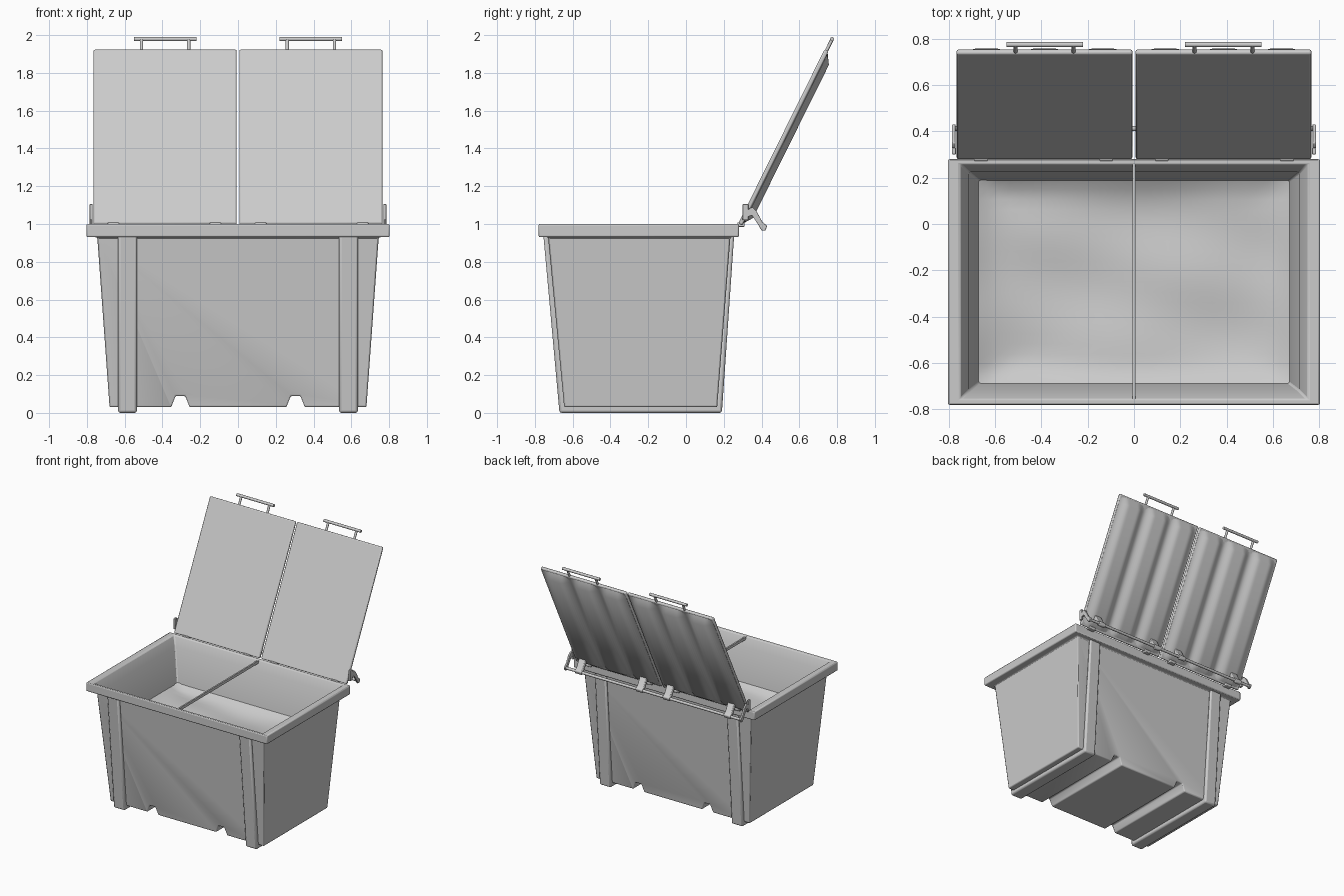
import bpy, bmesh, math
from mathutils import Matrix, Vector

cube = bpy.data.objects.get("Cube")
if cube:
    bpy.data.objects.remove(cube, do_unlink=True)

grey = bpy.data.materials.new("light_grey_plastic")
grey.use_nodes = True
grey.diffuse_color = (0.6, 0.6, 0.6, 1)
grey.node_tree.nodes["Principled BSDF"].inputs["Base Color"].default_value = (0.6, 0.6, 0.6, 1)


def finish(name, bm, bevel=0, matrix=None):
    """Turn a bmesh into a shaded object, optionally bevelled and placed."""
    bmesh.ops.recalc_face_normals(bm, faces=bm.faces)
    mesh = bpy.data.meshes.new(name)
    bm.to_mesh(mesh)
    bm.free()
    mesh.materials.append(grey)
    ob = bpy.data.objects.new(name, mesh)
    bpy.context.collection.objects.link(ob)
    if matrix:
        ob.matrix_world = matrix
    if bevel:
        mod = ob.modifiers.new("soft_edges", 'BEVEL')
        mod.width, mod.segments = bevel, 2
    bpy.ops.object.select_all(action='DESELECT')
    ob.select_set(True)
    bpy.context.view_layer.objects.active = ob
    bpy.ops.object.shade_smooth_by_angle(angle=math.radians(35))
    return ob


def loft(loops, closed_ends=True):
    """Skin a sequence of equal-length closed loops."""
    bm = bmesh.new()
    rows = [[bm.verts.new(p) for p in loop] for loop in loops]
    n = len(rows[0])
    for a, b in zip(rows, rows[1:]):
        for i in range(n):
            j = (i + 1) % n
            bm.faces.new((a[i], a[j], b[j], b[i]))
    if closed_ends:
        bm.faces.new(rows[0])
        bm.faces.new(rows[-1])
    return bm


def ring(x, y0, y1, z):
    return [(-x, y0, z), (x, y0, z), (x, y1, z), (-x, y1, z)]


def box(name, lo, hi, bevel=0, matrix=None):
    corners = [[(lo[0], lo[1], z), (hi[0], lo[1], z), (hi[0], hi[1], z), (lo[0], hi[1], z)]
               for z in (lo[2], hi[2])]
    return finish(name, loft(corners), bevel, matrix)


def prism(name, outline, x0, x1, bevel=0):
    """Extrude a (y, z) outline along x."""
    return finish(name, loft([[(x, y, z) for y, z in outline] for x in (x0, x1)]), bevel)


def rod(name, a, b, radius, matrix=None):
    a, b = Vector(a), Vector(b)
    bm = bmesh.new()
    turn = (b - a).to_track_quat('Z', 'Y').to_matrix().to_4x4()
    bmesh.ops.create_cone(bm, cap_ends=True, segments=12, radius1=radius, radius2=radius,
                          depth=(b - a).length, matrix=Matrix.Translation((a + b) / 2) @ turn)
    return finish(name, bm, 0, matrix)


# Tub: tapered walls, overhanging rim and hollow interior in one skin
tub = finish("tub", loft([
    ring(0.68, -0.645, 0.165, 0.03),
    ring(0.745, -0.73, 0.235, 0.93),
    ring(0.803, -0.78, 0.28, 0.93),
    ring(0.803, -0.78, 0.28, 1.0),
    ring(0.75, -0.757, 0.26, 1.0),
    ring(0.715, -0.722, 0.225, 0.93),
    ring(0.66, -0.68, 0.18, 0.6)]))

# Channels across the underside
for side in (-1, 1):
    section = [(-0.055, 0), (0.055, 0), (0.045, 0.04), (0.025, 0.09), (-0.025, 0.09), (-0.045, 0.04)]
    cutter = finish("channel_cutter", loft(
        [[(side * 0.305 + x, y, z) for x, z in section] for y in (-0.9, 0.4)]))
    cutter.hide_render = True
    cut = tub.modifiers.new("channel", 'BOOLEAN')
    cut.operation, cut.object = 'DIFFERENCE', cutter
    bpy.context.view_layer.objects.active = tub
    bpy.ops.object.modifier_apply(modifier=cut.name)
    bpy.data.objects.remove(cutter, do_unlink=True)
soften = tub.modifiers.new("soft_edges", 'BEVEL')
soften.width, soften.segments, soften.limit_method = 0.008, 2, 'ANGLE'

# Uneven fill surface inside the tub
bm = bmesh.new()
bmesh.ops.create_grid(bm, x_segments=28, y_segments=20, size=1)
for v in bm.verts:
    x, y = v.co.x, v.co.y
    edge = max(abs(x), abs(y)) ** 8
    wave = 0.012 * math.sin(4 * x + 2 * y) * math.cos(5 * y - x)
    v.co = (x * 0.68, -0.25 + y * 0.445, 0.615 + wave * (1 - edge) + 0.05 * edge)
finish("fill_surface", bm)

# Divider bar across the opening
box("divider_bar", (-0.006, -0.758, 0.975), (0.006, 0.262, 0.997))

# Ribs wrapping front, underside and back
rib = [(-0.755, 0.94), (-0.67, 0), (0.19, 0), (0.255, 0.94),
       (0.23, 0.94), (0.16, 0.05), (-0.64, 0.05), (-0.725, 0.94)]
for side, name in ((-1, "right_rib"), (1, "left_rib")):
    prism(name, rib, side * 0.535, side * 0.635, 0.012)

# Lids: local x across, y along the length, z towards the back
along = Vector((0, 0.444, 0.896)).normalized()
back = Vector((1, 0, 0)).cross(along) * -1
ridges = (-0.25, 0, 0.25)


def ridge_height(u):
    d = min(abs(u - r) for r in ridges)
    t = min(max((d - 0.045) / 0.08, 0), 1)
    return 0.057 - 0.032 * (t * t * (3 - 2 * t))


for side, word in ((-1, "right"), (1, "left")):
    cx = side * 0.386
    place = Matrix.Translation((cx, 0.277, 1.003)) @ Matrix(
        ((1, 0, 0), (0, along.y, back.y), (0, along.z, back.z))).to_4x4()
    box(word + "_lid_panel", (-0.379, 0, 0), (0.379, 1.03, 0.024), 0.008, place)

    # Corrugated outer skin, tapering at both ends
    us = [-0.372 + 0.744 * i / 60 for i in range(61)]
    loops = []
    for v, rise in ((0.01, 0), (0.06, 1), (0.965, 1), (1.02, 0)):
        top = [(u, v, 0.022 + (ridge_height(u) - 0.022) * rise) for u in us]
        loops.append(top + [(us[-1], v, 0.012), (us[0], v, 0.012)])
    finish(word + "_lid_corrugation", loft(loops), 0, place)

    # Handle at the free edge
    for u in (-0.125, 0.125):
        rod(word + "_handle_post", (u, 1.01, 0.012), (u, 1.1, 0.012), 0.009, place)
    rod(word + "_handle_bar", (-0.165, 1.095, 0.012), (0.165, 1.095, 0.012), 0.011, place)

    # Hinge arms hooking from the lid onto the hinge rod
    arm = [(0.3, 1.03), (0.325, 1.075), (0.35, 1.09), (0.375, 1.065), (0.405, 1.01),
           (0.43, 0.99), (0.42, 0.965), (0.4, 0.965), (0.38, 1.0), (0.35, 1.045)]
    for x in (0.12, 0.66):
        prism(word + "_hinge_knuckle", arm, side * (x - 0.03), side * (x + 0.03), 0.006)
        box(word + "_hinge_tab", (side * x - 0.03, 0.272, 0.985), (side * x + 0.03, 0.31, 1.008), 0.005)
    prism(word + "_end_bracket", arm, side * 0.77, side * 0.785, 0.003)
    box(word + "_bracket_foot", (side * 0.777 - 0.008, 0.3, 1.02), (side * 0.777 + 0.008, 0.33, 1.105), 0.003)

# Rod carrying the hinges
rod("hinge_rod", (-0.785, 0.412, 0.983), (0.785, 0.412, 0.983), 0.011)
